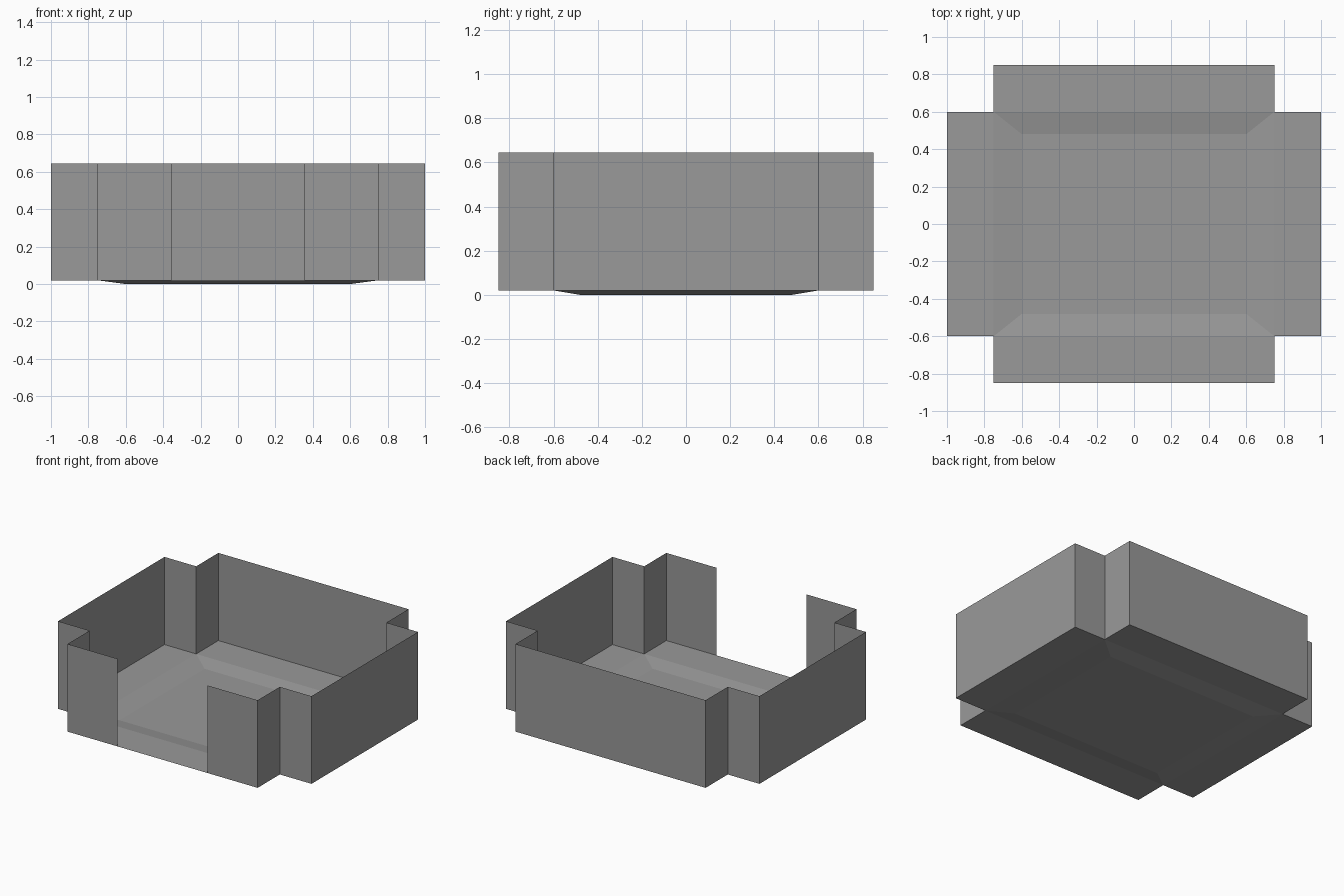
import bpy
import bmesh

cube = bpy.data.objects.get("Cube")
if cube:
    bpy.data.objects.remove(cube, do_unlink=True)

# Main dimensions
WING_X, BODY_X, PAN_X, GAP_X = 1.0, 0.75, 0.6, 0.355
WING_Y, BODY_Y, PAN_Y = 0.85, 0.6, 0.48
RIM, TOP = 0.02, 0.645

grey = bpy.data.materials.new("plain grey")
grey.use_nodes = True
colour = (0.32, 0.32, 0.32, 1)
grey.diffuse_color = colour
grey.node_tree.nodes["Principled BSDF"].inputs["Base Color"].default_value = colour


def finish(bm, name):
    mesh = bpy.data.meshes.new(name)
    bm.to_mesh(mesh)
    bm.free()
    mesh.materials.append(grey)
    obj = bpy.data.objects.new(name, mesh)
    bpy.context.collection.objects.link(obj)
    return obj


def rectangle(bm, x0, x1, y0, y1, z):
    corners = [(x0, y0), (x1, y0), (x1, y1), (x0, y1)]
    return bm.faces.new([bm.verts.new((x, y, z)) for x, y in corners])


# Floor: a shallow sunken pan in the middle with a flat wing on each side
bm = bmesh.new()
pan = rectangle(bm, -BODY_X, BODY_X, -BODY_Y, BODY_Y, RIM)
rim_edges = list(pan.edges)
bmesh.ops.inset_individual(bm, faces=[pan], thickness=0.1)
for v in pan.verts:
    v.co.x = PAN_X if v.co.x > 0 else -PAN_X
    v.co.y = PAN_Y if v.co.y > 0 else -PAN_Y
    v.co.z = 0
for s in (-1, 1):
    rectangle(bm, *sorted((s * BODY_X, s * WING_X)), -BODY_Y, BODY_Y, RIM)
    rectangle(bm, -BODY_X, BODY_X, *sorted((s * BODY_Y, s * WING_Y)), RIM)
bmesh.ops.remove_doubles(bm, verts=bm.verts, dist=0.001)
bmesh.ops.recalc_face_normals(bm, faces=bm.faces)
bm.normal_update()
if sum(f.normal.z for f in bm.faces) < 0:
    bmesh.ops.reverse_faces(bm, faces=bm.faces)
finish(bm, "floor")

# Thin wall following the stepped outline, open at the front doorway
half = [(GAP_X, -WING_Y), (BODY_X, -WING_Y), (BODY_X, -BODY_Y),
        (WING_X, -BODY_Y), (WING_X, BODY_Y), (BODY_X, BODY_Y), (BODY_X, WING_Y)]
outline = half + [(-x, y) for x, y in reversed(half)]
bm = bmesh.new()
verts = [bm.verts.new((x, y, RIM)) for x, y in outline]
edges = [bm.edges.new(pair) for pair in zip(verts, verts[1:])]
raised = bmesh.ops.extrude_edge_only(bm, edges=edges)["geom"]
bmesh.ops.translate(bm, vec=(0, 0, TOP - RIM),
                    verts=[g for g in raised if isinstance(g, bmesh.types.BMVert)])
bm.normal_update()
back = max(bm.faces, key=lambda f: f.calc_center_median().y)
if back.normal.y < 0:
    bmesh.ops.reverse_faces(bm, faces=bm.faces)
finish(bm, "stepped_wall")
